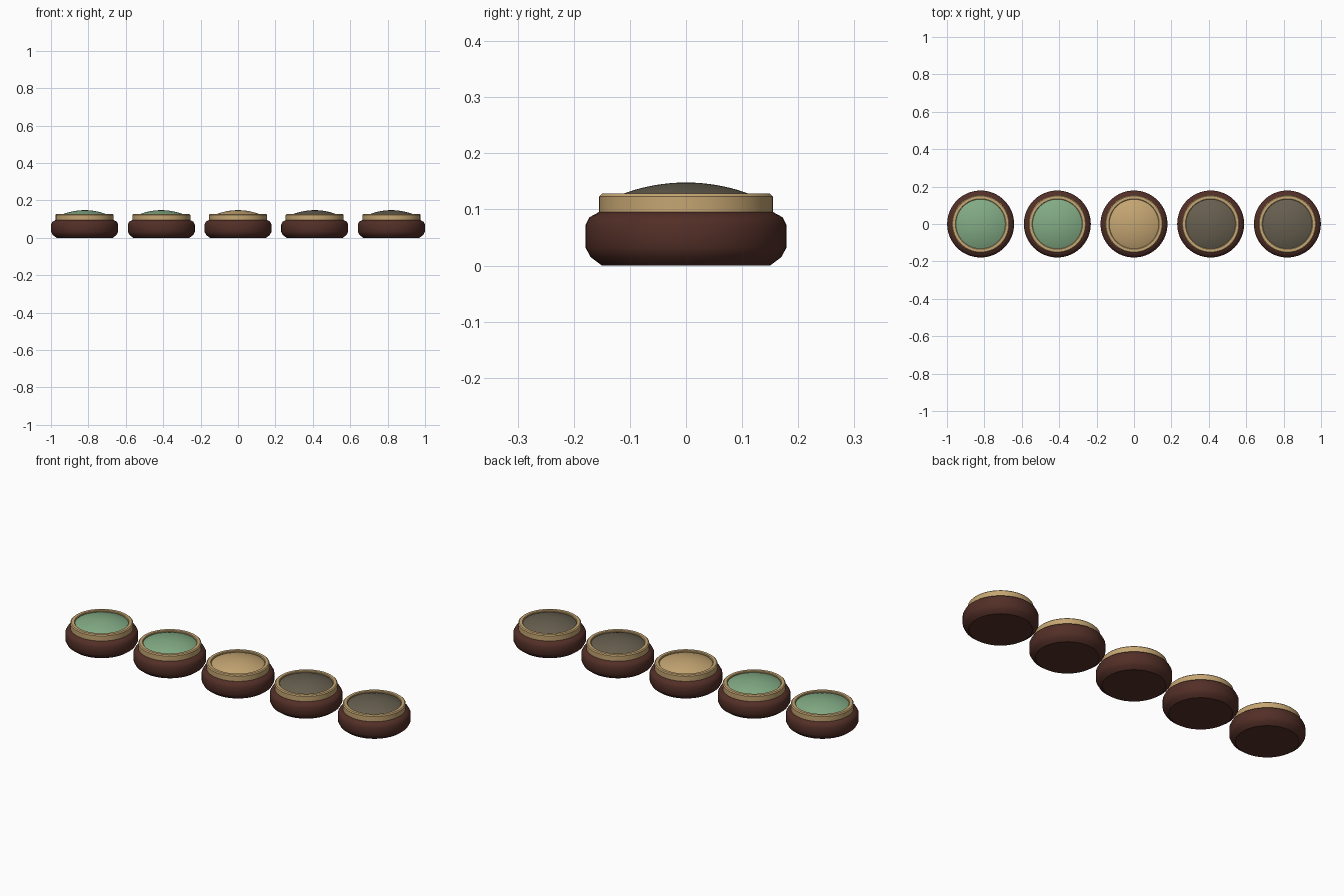
import bpy, bmesh, math

if "Cube" in bpy.data.objects:
    bpy.data.objects.remove(bpy.data.objects["Cube"])


def material(name, rgb):
    m = bpy.data.materials.new(name)
    m.use_nodes = True
    m.diffuse_color = (*rgb, 1)
    m.node_tree.nodes["Principled BSDF"].inputs["Base Color"].default_value = (*rgb, 1)
    return m


brown = material("dark brown", (0.085, 0.028, 0.020))
gold = material("brass", (0.56, 0.38, 0.17))
green = material("jade green", (0.225, 0.41, 0.235))
grey = material("warm grey", (0.135, 0.115, 0.08))


def lathe(name, profile, mat, x, closed=False, sides=64):
    """Spin an (r, z) profile around the vertical axis."""
    bm = bmesh.new()
    verts = [bm.verts.new((r, 0, z)) for r, z in profile]
    pairs = list(zip(verts, verts[1:]))
    if closed:
        pairs.append((verts[-1], verts[0]))
    edges = [bm.edges.new(p) for p in pairs]
    bmesh.ops.spin(bm, geom=verts + edges, cent=(0, 0, 0), axis=(0, 0, 1),
                   angle=math.tau, steps=sides, use_duplicate=False)
    bmesh.ops.remove_doubles(bm, verts=bm.verts[:], dist=0.0001)
    bmesh.ops.recalc_face_normals(bm, faces=bm.faces[:])
    mesh = bpy.data.meshes.new(name)
    bm.to_mesh(mesh)
    bm.free()
    mesh.materials.append(mat)
    obj = bpy.data.objects.new(name, mesh)
    bpy.context.collection.objects.link(obj)
    obj.location.x = x
    bpy.ops.object.select_all(action="DESELECT")
    obj.select_set(True)
    bpy.context.view_layer.objects.active = obj
    bpy.ops.object.shade_smooth_by_angle(angle=math.radians(35))
    return obj


# Rounded puck, bezel ring and shallow dome profiles
base = [(0, 0), (0.150, 0), (0.170, 0.015), (0.179, 0.032),
        (0.179, 0.072), (0.172, 0.086), (0.152, 0.097), (0, 0.097)]
ring = [(0.132, 0.095), (0.155, 0.095), (0.155, 0.123), (0.150, 0.128),
        (0.135, 0.128), (0.132, 0.125)]
R = 0.324
tilt = math.asin(0.133 / R)
dome = [(R * math.sin(tilt * i / 10), 0.148 - R + R * math.cos(tilt * i / 10))
        for i in range(11)] + [(0.133, 0.096), (0, 0.096)]

# Row of five buttons
for i, cap in enumerate((green, green, gold, grey, grey)):
    x = (i - 2) * 0.41
    lathe(f"button_base_{i + 1}", base, brown, x)
    lathe(f"bezel_ring_{i + 1}", ring, gold, x, closed=True)
    lathe(f"button_dome_{i + 1}", dome, cap, x)
